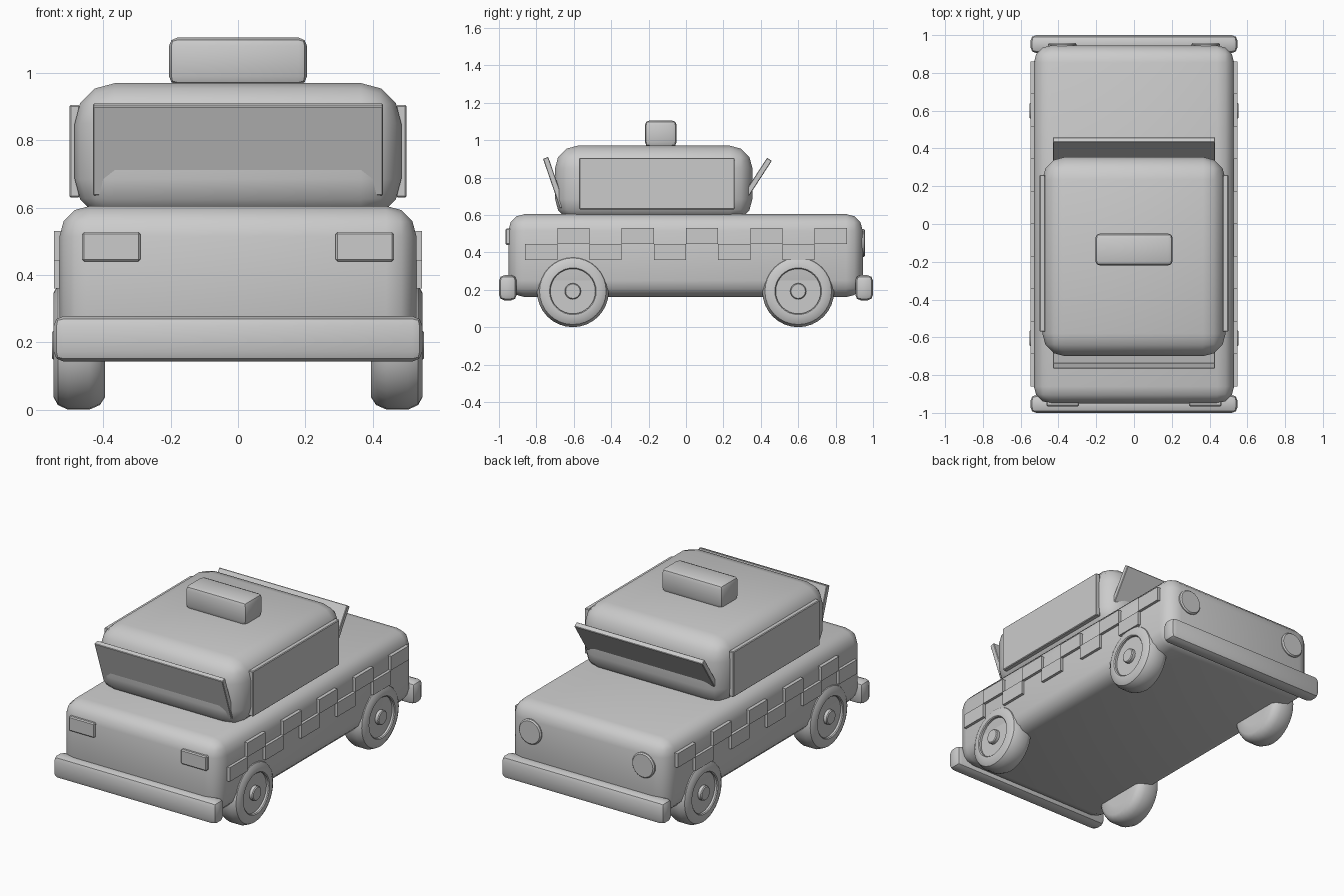
import bpy, bmesh, math
from mathutils import Matrix

cube = bpy.data.objects.get("Cube")
if cube:
    bpy.data.objects.remove(cube, do_unlink=True)

# One plain grey for the whole toy
grey = bpy.data.materials.new("plain grey")
grey.use_nodes = True
tone = (0.6, 0.6, 0.6, 1)
grey.diffuse_color = tone
grey.node_tree.nodes["Principled BSDF"].inputs["Base Color"].default_value = tone


def finish(bm, name, angle=35):
    bmesh.ops.recalc_face_normals(bm, faces=bm.faces)
    mesh = bpy.data.meshes.new(name)
    bm.to_mesh(mesh)
    bm.free()
    mesh.materials.append(grey)
    obj = bpy.data.objects.new(name, mesh)
    bpy.context.collection.objects.link(obj)
    bpy.ops.object.select_all(action='DESELECT')
    obj.select_set(True)
    bpy.context.view_layer.objects.active = obj
    bpy.ops.object.shade_smooth_by_angle(angle=math.radians(angle))
    return obj


def box(name, x, y, z, bevel=0.0, segments=2, tilt=0, angle=35):
    """Rounded box spanning the given (min, max) ranges, tilted about x."""
    bm = bmesh.new()
    size = [b - a for a, b in (x, y, z)]
    centre = [(a + b) / 2 for a, b in (x, y, z)]
    bmesh.ops.create_cube(bm, size=1, matrix=Matrix.Diagonal((*size, 1)))
    if bevel:
        bmesh.ops.bevel(bm, geom=bm.edges[:], offset=bevel, segments=segments,
                        profile=0.5, affect='EDGES')
    bm.transform(Matrix.Translation(centre) @ Matrix.Rotation(math.radians(tilt), 4, 'X'))
    return finish(bm, name, angle)


def lathe(name, profile, matrix, steps=32):
    """Spin (radius, height) points around z, then place the result."""
    bm = bmesh.new()
    verts = [bm.verts.new((r, 0, h)) for r, h in profile]
    edges = [bm.edges.new(pair) for pair in zip(verts, verts[1:])]
    bmesh.ops.spin(bm, geom=verts + edges, cent=(0, 0, 0), axis=(0, 0, 1),
                   angle=math.tau, steps=steps)
    bmesh.ops.remove_doubles(bm, verts=bm.verts[:], dist=0.0005)
    bm.transform(matrix)
    return finish(bm, name)


# Body and cabin
box("body", (-0.53, 0.53), (-0.95, 0.945), (0.16, 0.605), 0.09, 3)
box("cabin", (-0.485, 0.485), (-0.70, 0.355), (0.565, 0.97), 0.12, 3)
box("roof_sign", (-0.205, 0.205), (-0.22, -0.05), (0.965, 1.105), 0.025, 2)

# Windscreens lean outward at the top
box("windscreen", (-0.43, 0.43), (-0.72, -0.69), (0.633, 0.913), 0.003, 1, 19)
box("rear_window", (-0.43, 0.43), (0.355, 0.385), (0.64, 0.92), 0.003, 1, -33)

# Bumpers
box("front_bumper", (-0.548, 0.548), (-1.0, -0.905), (0.143, 0.278), 0.03, 2)
box("rear_bumper", (-0.548, 0.548), (0.905, 1.0), (0.143, 0.278), 0.03, 2)

# Wheel cross-sections: radius, distance outward from the axle centre
tyre = [(0, 0.395), (0.10, 0.395), (0.155, 0.395), (0.178, 0.41), (0.192, 0.442),
        (0.192, 0.505), (0.178, 0.535), (0.155, 0.548), (0.125, 0.548),
        (0.12, 0.543), (0.12, 0.53), (0, 0.53)]
hub = [(0, 0.52), (0.043, 0.52), (0.043, 0.548), (0.038, 0.553), (0, 0.553)]
tail_lamp = [(0, -0.02), (0.075, -0.02), (0.075, 0.006), (0.068, 0.013), (0, 0.013)]

for side, label in ((1, "left"), (-1, "right")):
    def span(a, b):
        return tuple(sorted((side * a, side * b)))

    box(label + "_side_window", span(0.47, 0.50), (-0.57, 0.26), (0.63, 0.905), 0.004, 1)
    box(label + "_headlight", span(0.29, 0.463), (-0.965, -0.92), (0.44, 0.528), 0.006, 1)
    lathe(label + "_tail_lamp", tail_lamp, Matrix.Translation((side * 0.38, 0.945, 0.45))
          @ Matrix.Rotation(-math.pi / 2, 4, 'X'))

    # Two staggered rows of checker plates
    for i in range(10):
        y0 = -0.86 + i * 0.172
        z0 = 0.445 if i % 2 else 0.36
        box(f"{label}_checker_{i + 1}", span(0.52, 0.547), (y0, y0 + 0.172), (z0, z0 + 0.085))

    # Wheels with recessed rims and raised hubs
    for y, end in ((-0.605, "front"), (0.6, "rear")):
        place = Matrix.Translation((0, y, 0.192)) @ Matrix.Rotation(side * math.pi / 2, 4, 'Y')
        lathe(f"{label}_{end}_wheel", tyre, place)
        lathe(f"{label}_{end}_hub", hub, place)
